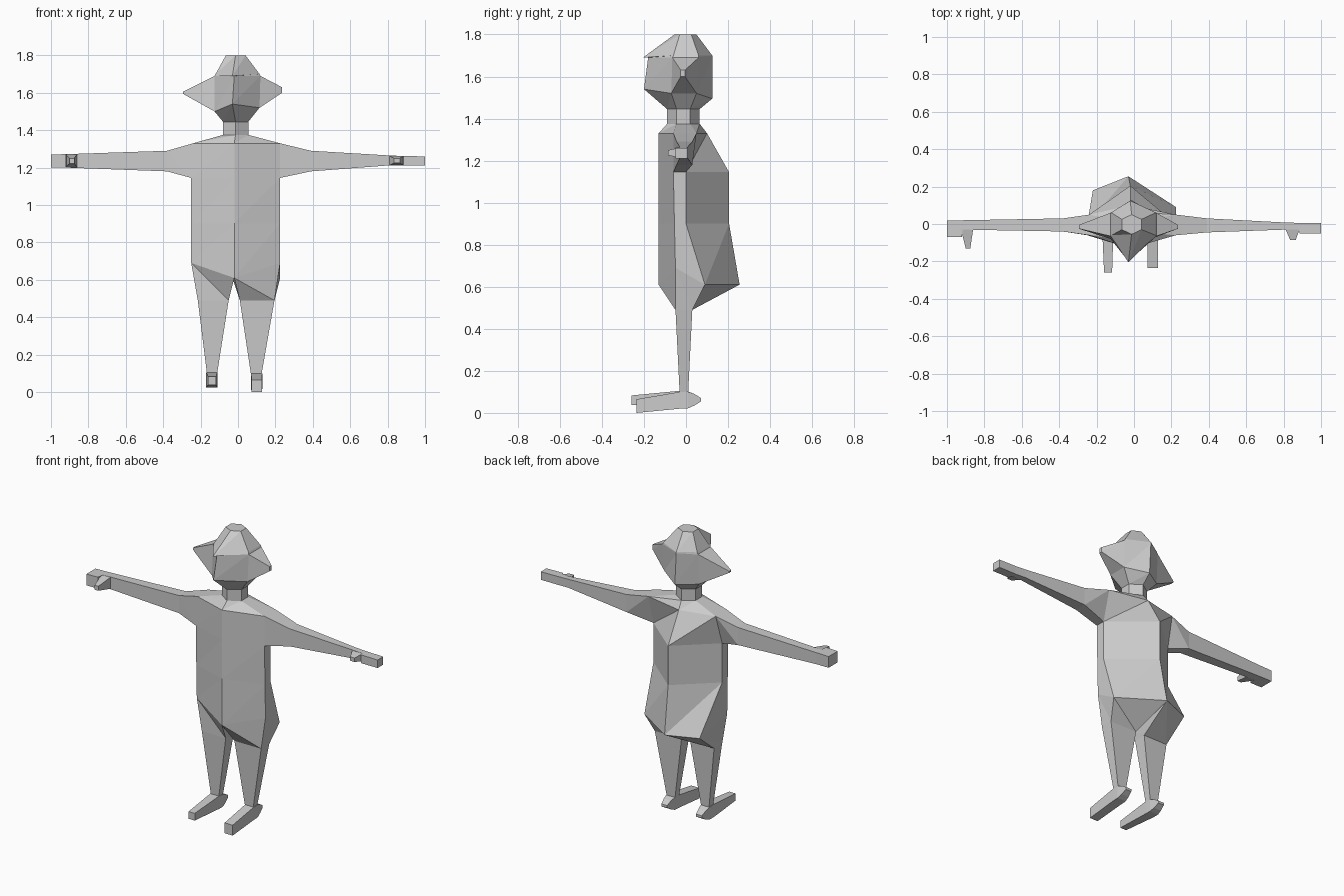
import bpy, bmesh

if "Cube" in bpy.data.objects:
    bpy.data.objects.remove(bpy.data.objects["Cube"])


def loft(name, rings, cap_start=False, cap_end=False, skip=(), flip=False):
    """Skin a list of equal-length point rings; skip holds (segment, side) openings."""
    bm = bmesh.new()
    vs = [[bm.verts.new(p) for p in r] for r in rings]
    n = len(rings[0])
    for s in range(len(rings) - 1):
        for i in range(n):
            if (s, i) in skip:
                continue
            a, b = vs[s][i], vs[s][(i + 1) % n]
            c, d = vs[s + 1][(i + 1) % n], vs[s + 1][i]
            tris = ((a, b, d), (b, c, d)) if flip else ((a, b, c), (a, c, d))
            for t in tris:
                bm.faces.new(t)
    if cap_start:
        bm.faces.new(vs[0])
    if cap_end:
        bm.faces.new(vs[-1])
    bmesh.ops.recalc_face_normals(bm, faces=bm.faces)
    me = bpy.data.meshes.new(name)
    bm.to_mesh(me)
    bm.free()
    ob = bpy.data.objects.new(name, me)
    bpy.context.collection.objects.link(ob)
    return ob


def hexa(z, xl, xr, front, yf, yb, back, cx=-0.02):
    """Six-sided ring: front, right front, right back, back, left back, left front."""
    return [(cx, front, z), (xr, yf, z), (xr, yb, z),
            (cx, back, z), (xl, yb, z), (xl, yf, z)]


def rect_x(x, y0, y1, z0, z1):
    return [(x, y0, z1), (x, y1, z1), (x, y1, z0), (x, y0, z0)]


def rect_y(y, x0, x1, z0, z1):
    return [(x0, y, z1), (x1, y, z1), (x1, y, z0), (x0, y, z0)]


def rect_z(z, x0, x1, y0, y1):
    return [(x0, y0, z), (x1, y0, z), (x1, y1, z), (x0, y1, z)]


# Torso and neck
hip = [(-.02, -.13, .61), (.225, -.05, .69), (.225, .09, .61),
       (-.03, .255, .61), (-.22, .18, .61), (-.25, -.05, .69)]
waist = hexa(.90, -.25, .225, -.13, -.055, 0, .205)
chest = hexa(1.145, -.25, .225, -.13, -.06, 0, .205)
shoulder = hexa(1.33, -.24, .225, -.13, -.06, .05, .10)
neck_low = hexa(1.375, -.08, .055, -.09, -.045, .02, .065, -.013)
neck_top = hexa(1.445, -.08, .055, -.09, -.045, .02, .065, -.013)
loft("torso", [hip, waist, chest, shoulder, neck_low, neck_top],
     skip={(2, 1), (2, 4)})

# Head with an overhanging brow
jaw = [(-.03, -.2, 1.54), (.115, -.07, 1.52), (.115, .05, 1.52),
       (-.01, .125, 1.495), (-.125, .05, 1.5), (-.125, -.08, 1.5)]
face_top = hexa(1.69, -.125, .12, -.18, -.065, .06, .125)
brow = hexa(1.70, -.12, .115, -.18, -.06, .06, .125)
brow[0] = (-.03, -.205, 1.69)
crown = hexa(1.8, -.065, .04, -.055, -.03, .025, .05, -.013)
loft("head", [neck_top, jaw, face_top, brow, crown], cap_end=True,
     skip={(1, 1), (1, 4)})

# Side points of the head
for name, i, x, z0, z1 in (("right_ear", 1, .235, 1.60, 1.63),
                           ("left_ear", 4, -.295, 1.595, 1.605)):
    a, b = (i, i + 1) if i == 1 else (i + 1, i)
    root = [face_top[a], face_top[b], jaw[b], jaw[a]]
    loft(name, [root, rect_x(x, -.025, -.005, z0, z1)], cap_end=True)

# Arms with block hands
arm_r = [[shoulder[1], shoulder[2], chest[2], chest[1]],
         rect_x(.39, -.045, .03, 1.18, 1.29),
         rect_x(.81, -.03, .008, 1.212, 1.265),
         rect_x(.88, -.03, .006, 1.21, 1.262),
         rect_x(.885, -.05, .006, 1.21, 1.262),
         rect_x(1, -.05, .006, 1.21, 1.26)]
arm_l = [[shoulder[5], shoulder[4], chest[4], chest[5]],
         rect_x(-.38, -.04, .03, 1.18, 1.29),
         rect_x(-.915, -.03, .02, 1.2, 1.272),
         rect_x(-.92, -.07, .02, 1.2, 1.272),
         rect_x(-1, -.07, .02, 1.2, 1.27)]
loft("right_arm", arm_r, cap_end=True)
loft("left_arm", arm_l, cap_end=True)

# Thumbs
loft("right_thumb", [rect_y(-.028, .81, .885, 1.213, 1.262),
                     rect_y(-.085, .835, .865, 1.225, 1.25)], cap_end=True)
loft("left_thumb", [rect_y(-.028, -.925, -.86, 1.2, 1.272),
                    rect_y(-.13, -.9, -.875, 1.222, 1.25)], cap_end=True)

# Legs: each starts at one half of the hip ring
thigh_r = [hip[i] for i in (0, 1, 2, 3)]
thigh_l = [hip[i] for i in (0, 5, 4, 3)]
loft("right_leg", [thigh_r, rect_z(.49, .01, .195, -.05, .03),
                   rect_z(.09, .07, .125, -.03, .01)])
loft("left_leg", [thigh_l, rect_z(.49, -.05, -.215, -.05, .03),
                  rect_z(.09, -.113, -.165, -.03, .01)], flip=True)

# Feet, from toe to wedge heel
loft("right_foot", [rect_y(-.235, .072, .128, .0, .065),
                    rect_y(-.03, .07, .13, .02, .1),
                    rect_y(.01, .07, .13, .022, .1),
                    rect_y(.04, .075, .125, .035, .09),
                    rect_y(.072, .08, .12, .055, .07)],
     cap_start=True, cap_end=True)
loft("left_foot", [rect_y(-.26, -.16, -.117, .038, .083),
                   rect_y(-.03, -.17, -.11, .025, .105),
                   rect_y(.01, -.17, -.11, .025, .102),
                   rect_y(.04, -.165, -.115, .035, .09),
                   rect_y(.072, -.16, -.12, .055, .07)],
     cap_start=True, cap_end=True)
